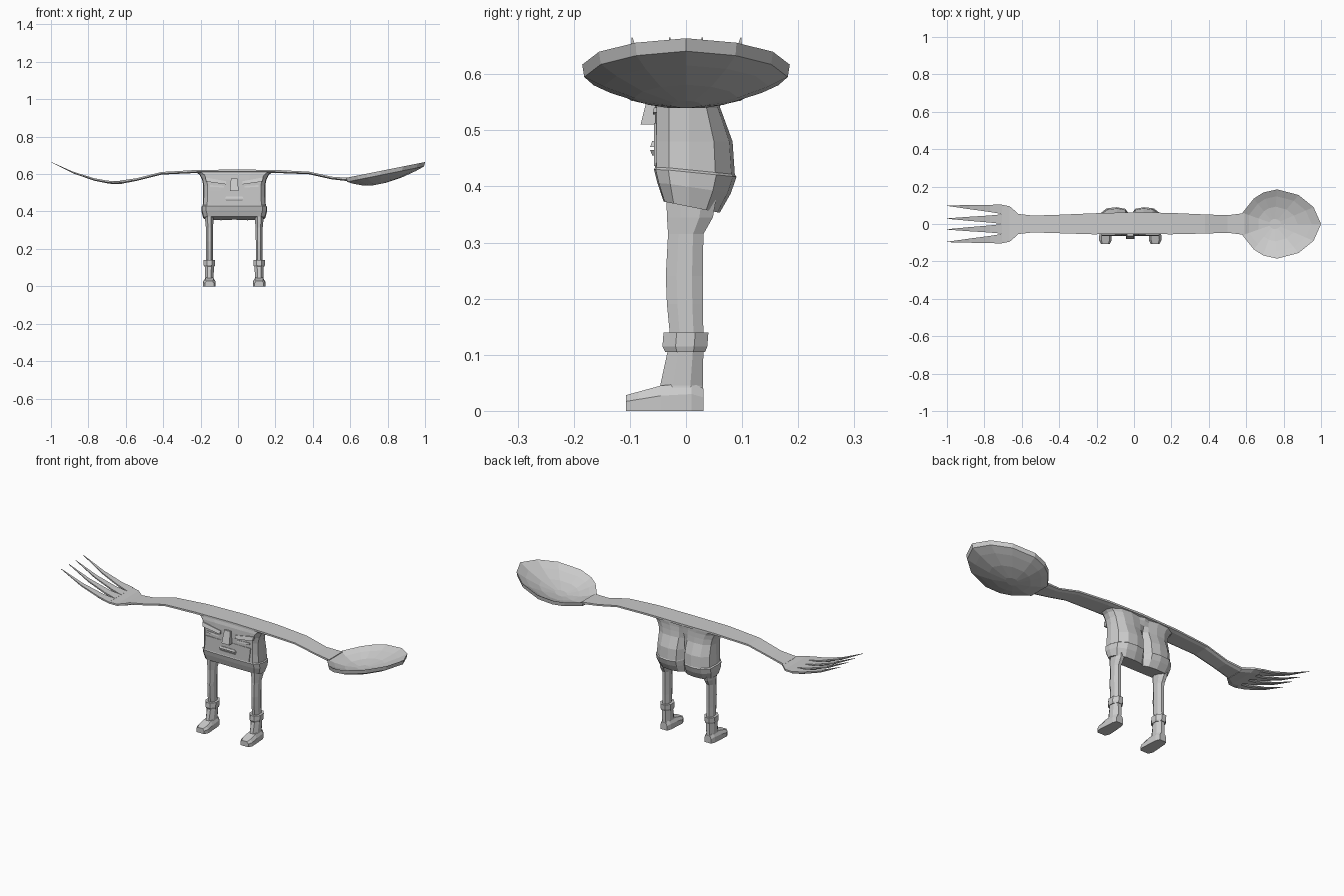
import bpy, bmesh, math

CX = -0.02  # the body sits slightly off the middle of the handle


def loft(name, rings):
    """Skin a list of equal-length point rings and cap both ends."""
    bm = bmesh.new()
    vs = [[bm.verts.new(p) for p in r] for r in rings]
    n = len(rings[0])
    for a, b in zip(vs, vs[1:]):
        for i in range(n):
            j = (i + 1) % n
            bm.faces.new((a[i], a[j], b[j], b[i]))
    caps = [bm.faces.new(vs[0]), bm.faces.new(vs[-1])]
    bmesh.ops.triangulate(bm, faces=caps)
    bmesh.ops.recalc_face_normals(bm, faces=bm.faces)
    me = bpy.data.meshes.new(name)
    bm.to_mesh(me)
    bm.free()
    ob = bpy.data.objects.new(name, me)
    bpy.context.collection.objects.link(ob)
    return ob


def rect_x(x, yc, z, hw, t):
    """Flat cross-section in the yz plane, z is the top, chamfered below."""
    return [(x, yc - hw, z), (x, yc, z), (x, yc + hw, z), (x, yc + hw, z - t * 0.6),
            (x, yc + hw * 0.7, z - t), (x, yc - hw * 0.7, z - t), (x, yc - hw, z - t * 0.6)]


def octagon(cx, z, w, y0, y1):
    """Eight-sided horizontal ring reaching the given extents."""
    pts = []
    for k in range(8):
        a = math.radians(22.5 + 45 * k)
        s = 1 / math.cos(math.radians(22.5))
        pts.append((cx + w * s * math.cos(a), (y0 + y1) / 2 + (y1 - y0) / 2 * s * math.sin(a), z))
    return pts


# Handle: a wavy flat bar (x, centre y, top z, half width, thickness)
loft("handle", [rect_x(*s) for s in (
    (-0.63, 0, 0.565, 0.055, 0.018), (-0.54, 0, 0.578, 0.045, 0.014),
    (-0.41, 0, 0.611, 0.049, 0.014), (-0.22, 0.001, 0.622, 0.056, 0.016),
    (0.0, 0.005, 0.624, 0.058, 0.018), (0.2, 0.002, 0.622, 0.057, 0.016),
    (0.38, 0, 0.613, 0.051, 0.014), (0.50, 0, 0.586, 0.047, 0.014),
    (0.59, 0, 0.580, 0.058, 0.018))])

# Fork palm and four tapering tines
loft("fork_palm", [rect_x(*s) for s in (
    (-0.62, 0, 0.565, 0.056, 0.018), (-0.665, 0, 0.562, 0.095, 0.016),
    (-0.71, 0, 0.566, 0.104, 0.014))])
for root, tip in ((-0.079, -0.096), (-0.026, -0.029), (0.026, 0.029), (0.079, 0.098)):
    rings = []
    for x, z, hw, t in ((-0.705, 0.566, 0.026, 0.014), (-0.77, 0.578, 0.019, 0.013),
                        (-0.88, 0.612, 0.011, 0.009), (-1.0, 0.665, 0.001, 0.002)):
        f = (-0.705 - x) / 0.295
        rings.append(rect_x(x, root + (tip - root) * f, z, hw, t))
    loft("fork_tine", rings)

# Spoon bowl: tilted rim outline, scaled inward for outer and inner shells
half = [(0.58, 0.06), (0.64, 0.135), (0.69, 0.168), (0.765, 0.185),
        (0.88, 0.155), (0.96, 0.09)]
outline = half + [(1.0, 0)] + [(x, -y) for x, y in reversed(half)]


def bowl_ring(f, drop, depth):
    ring = []
    for x, y in outline:
        px = 0.75 + (x - 0.75) * f
        ring.append((px, y * f, 0.58 + 0.2 * (px - 0.58) - drop - depth * (1 - f * f)))
    return ring


loft("spoon_bowl", [bowl_ring(f, 0.02, 0.05) for f in (0.15, 0.5, 0.8, 0.98)]
     + [bowl_ring(f, 0, 0.055) for f in (1.0, 0.8, 0.5, 0.15)])


# Body: rings with a flat face in front and two rounded lobes behind
def body_ring(z, w, front, back, cleft, tilt):
    right = [(0.45, front), (0.86, front * 0.95), (0.98, front * 0.55), (1.0, 0.005),
             (0.94, back * 0.6), (0.72, back * 0.93), (0.42, back), (0.15, back * 0.9)]
    pts = [(0, front)] + right + [(0, cleft)] + [(-u, y) for u, y in reversed(right)]
    return [(CX + u * w, y, z - tilt * max(y, -0.04)) for u, y in pts]


loft("body", [body_ring(*s) for s in (
    (0.612, 0.205, -0.050, 0.058, 0.058, 0), (0.595, 0.185, -0.054, 0.057, 0.055, 0),
    (0.570, 0.172, -0.055, 0.058, 0.050, 0), (0.540, 0.166, -0.055, 0.061, 0.040, 0),
    (0.480, 0.166, -0.055, 0.083, 0.038, 0), (0.430, 0.169, -0.055, 0.087, 0.042, 0.1),
    (0.426, 0.175, -0.057, 0.090, 0.044, 0.1), (0.400, 0.175, -0.051, 0.080, 0.044, 0.15),
    (0.365, 0.166, -0.040, 0.060, 0.040, 0.2))])


# Face: blocks described by a lower and an upper rectangle
def block(name, low, high):
    def quad(xa, xb, ya, yb, za, zb):
        return [(xa, ya, za), (xb, ya, zb), (xb, yb, zb), (xa, yb, za)]
    return loft(name, [quad(*low), quad(*high)])


block("nose", (CX - 0.023, CX + 0.023, -0.081, -0.045, 0.510, 0.510),
      (CX - 0.018, CX + 0.018, -0.064, -0.045, 0.577, 0.577))
block("upper_lip", (CX - 0.05, CX + 0.05, -0.064, -0.045, 0.470, 0.470),
      (CX - 0.042, CX + 0.042, -0.060, -0.045, 0.481, 0.481))
block("lower_lip", (CX - 0.042, CX + 0.042, -0.060, -0.045, 0.455, 0.455),
      (CX - 0.048, CX + 0.048, -0.064, -0.045, 0.465, 0.465))
block("jaw", (CX - 0.125, CX + 0.125, -0.057, -0.045, 0.436, 0.436),
      (CX - 0.135, CX + 0.135, -0.057, -0.045, 0.513, 0.513))
for s in (-1, 1):
    block("brow", (CX + s * 0.045, CX + s * 0.15, -0.064, -0.045, 0.545, 0.560),
          (CX + s * 0.045, CX + s * 0.155, -0.058, -0.045, 0.562, 0.582))
    block("eyelid", (CX + s * 0.055, CX + s * 0.13, -0.059, -0.045, 0.528, 0.532),
          (CX + s * 0.055, CX + s * 0.13, -0.057, -0.045, 0.537, 0.541))

# Legs, sock cuffs and shoes
for s in (-1, 1):
    lx = CX + s * 0.133
    loft("leg", [octagon(lx, *r) for r in (
        (0.385, 0.024, -0.035, 0.055), (0.345, 0.022, -0.034, 0.048),
        (0.315, 0.019, -0.032, 0.031), (0.240, 0.018, -0.036, 0.030),
        (0.190, 0.018, -0.034, 0.030), (0.139, 0.018, -0.029, 0.031))])
    loft("cuff", [octagon(lx, *r) for r in (
        (0.140, 0.031, -0.040, 0.040), (0.115, 0.031, -0.042, 0.038),
        (0.105, 0.028, -0.037, 0.034))])
    loft("ankle", [octagon(lx, *r) for r in (
        (0.110, 0.025, -0.032, 0.031), (0.045, 0.022, -0.046, 0.030),
        (0.006, 0.027, -0.046, 0.030))])
    # shoe: rings running from heel to toe (y, half width, instep height)
    loft("shoe", [[(lx - w, y, 0.0), (lx + w, y, 0.0), (lx + w, y, h * 0.6),
                   (lx + w * 0.65, y, h), (lx - w * 0.65, y, h), (lx - w, y, h * 0.6)]
                  for y, w, h in ((0.031, 0.020, 0.04), (0.010, 0.028, 0.05),
                                  (-0.045, 0.032, 0.045), (-0.085, 0.034, 0.034),
                                  (-0.107, 0.024, 0.028))])
